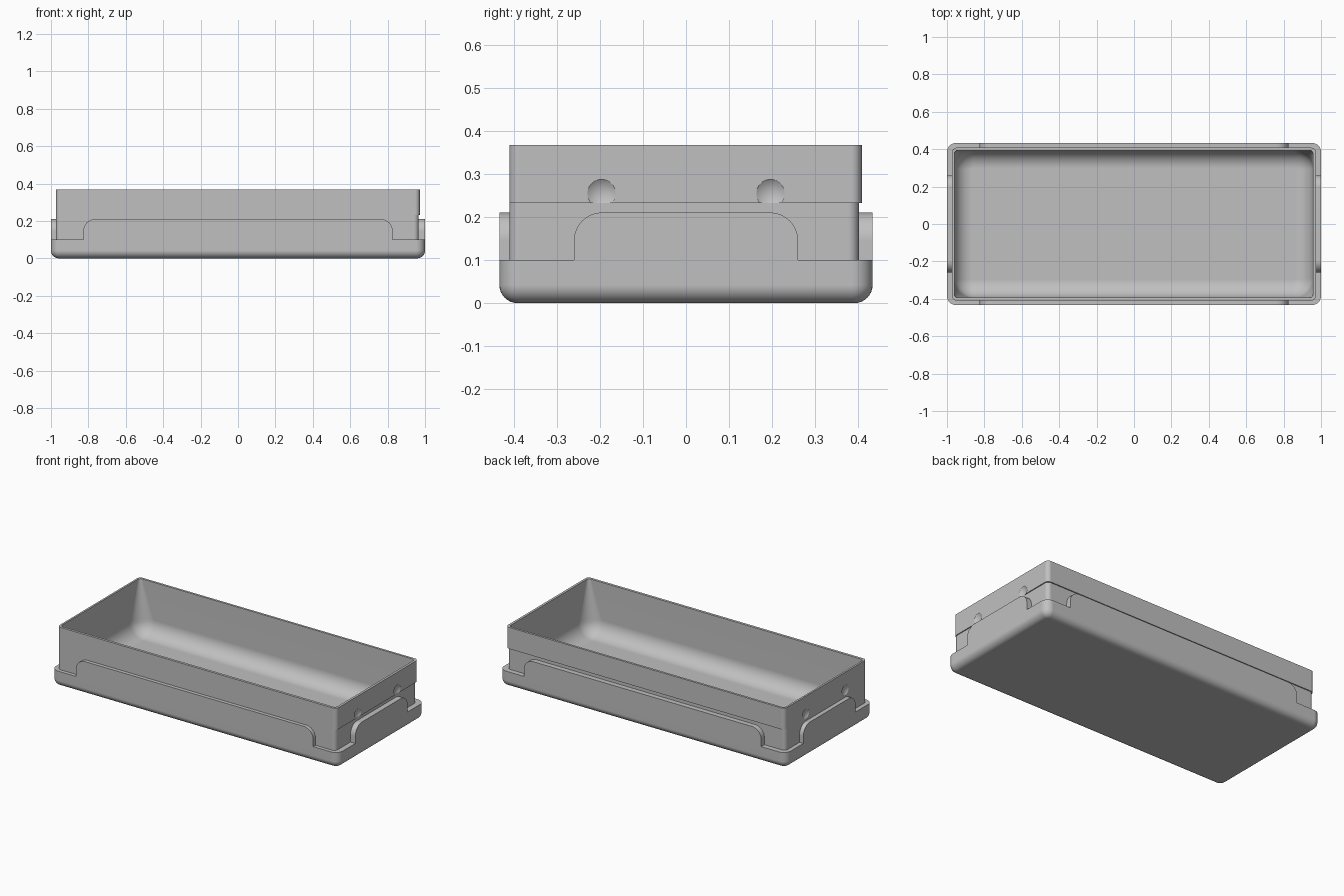
import bpy, bmesh
from math import sin, cos, pi
from mathutils import Vector

cube = bpy.data.objects.get("Cube")
if cube:
    bpy.data.objects.remove(cube)

grey = bpy.data.materials.new("plain grey")
grey.use_nodes = True
grey.diffuse_color = (0.53, 0.53, 0.53, 1)
grey.node_tree.nodes["Principled BSDF"].inputs["Base Color"].default_value = grey.diffuse_color

STEPS = 8
LEDGE, TAB_TOP, LIP, TOP = 0.1, 0.21, 0.232, 0.367


def make_object(name, bm):
    bmesh.ops.recalc_face_normals(bm, faces=bm.faces)
    mesh = bpy.data.meshes.new(name)
    bm.to_mesh(mesh)
    bm.free()
    mesh.materials.append(grey)
    obj = bpy.data.objects.new(name, mesh)
    bpy.context.collection.objects.link(obj)
    return obj


def select_only(obj):
    bpy.ops.object.select_all(action='DESELECT')
    obj.select_set(True)
    bpy.context.view_layer.objects.active = obj


def rounded_ring(bounds, inset, radius, z):
    """Rounded rectangle with the same point count at every height."""
    x0, x1, y0, y1 = bounds
    x0, x1, y0, y1 = x0 + inset, x1 - inset, y0 + inset, y1 - inset
    centres = [(x1 - radius, y1 - radius), (x0 + radius, y1 - radius),
               (x0 + radius, y0 + radius), (x1 - radius, y0 + radius)]
    ring = []
    for quarter, (cx, cy) in enumerate(centres):
        for i in range(STEPS + 1):
            a = (quarter + i / STEPS) * pi / 2
            ring.append((cx + radius * cos(a), cy + radius * sin(a), z))
    return ring


def loft(rings):
    bm = bmesh.new()
    loops = [[bm.verts.new(p) for p in ring] for ring in rings]
    n = len(loops[0])
    for low, high in zip(loops, loops[1:]):
        for i in range(n):
            j = (i + 1) % n
            bm.faces.new((low[i], low[j], high[j], high[i]))
    bm.faces.new(loops[0])
    bm.faces.new(loops[-1])
    return bm


# Tray: rounded base, ledge, walls with an overhang on two sides, hollow inside
base = (-1, 1, -0.433, 0.433)
lower_wall = (-0.973, 0.966, -0.41, 0.401)
upper_wall = (-0.973, 0.972, -0.41, 0.408)
cavity = (-0.961, 0.957, -0.394, 0.394)
rings = []
edge = 0.042
for i in range(STEPS + 1):
    a = i / STEPS * pi / 2
    inset = edge * (1 - sin(a))
    rings.append(rounded_ring(base, inset, 0.048 - inset, edge * (1 - cos(a))))
rings += [rounded_ring(base, 0, 0.048, LEDGE),
          rounded_ring(lower_wall, 0, 0.025, LEDGE),
          rounded_ring(lower_wall, 0, 0.025, LIP),
          rounded_ring(upper_wall, 0, 0.025, LIP),
          rounded_ring(upper_wall, 0, 0.025, TOP),
          rounded_ring(cavity, 0, 0.018, TOP)]
floor, bend = 0.035, 0.095
for i in range(STEPS + 1):
    a = i / STEPS * pi / 2
    inset = bend * (1 - cos(a))
    rings.append(rounded_ring(cavity, inset, 0.1 - inset, floor + bend * (1 - sin(a))))
tray = make_object("tray", loft(rings))

# Shallow round dimples in both ends
depth, radius = 0.011, 0.033
ball = (radius ** 2 + depth ** 2) / (2 * depth)
for wall_x, side in ((upper_wall[1], 1), (upper_wall[0], -1)):
    for y in (-0.196, 0.196):
        bm = bmesh.new()
        bmesh.ops.create_uvsphere(bm, u_segments=48, v_segments=32, radius=ball)
        bmesh.ops.translate(bm, verts=bm.verts,
                            vec=(wall_x + side * (ball - depth), y, 0.254))
        cutter = make_object("dimple_cutter", bm)
        cutter.hide_render = True
        cut = tray.modifiers.new("dimple", 'BOOLEAN')
        cut.operation = 'DIFFERENCE'
        cut.solver = 'EXACT'
        cut.object = cutter
        select_only(tray)
        bpy.ops.object.modifier_apply(modifier=cut.name)
        bpy.data.objects.remove(cutter)


# Raised tabs: an upright plate with two rounded top corners on each side
def tab(name, half, corner, near, far, to_world):
    outline = [(half, LEDGE)]
    for i in range(STEPS * 2 + 1):
        a = i / (STEPS * 2) * pi / 2
        outline.append((half - corner + corner * cos(a),
                        TAB_TOP - corner + corner * sin(a)))
    outline += [(-u, z) for u, z in reversed(outline)]
    bm = bmesh.new()
    face = bm.faces.new([bm.verts.new(to_world(u, near, z)) for u, z in outline])
    extruded = bmesh.ops.extrude_face_region(bm, geom=[face])
    moved = [v for v in extruded["geom"] if isinstance(v, bmesh.types.BMVert)]
    shift = Vector(to_world(0, far, 0)) - Vector(to_world(0, near, 0))
    bmesh.ops.translate(bm, verts=moved, vec=shift)
    return make_object(name, bm)


def along_x(u, d, z):
    return (u, d, z)


def along_y(u, d, z):
    return (d, u, z)


parts = [tray,
         tab("front_tab", 0.827, 0.065, -0.405, base[2], along_x),
         tab("back_tab", 0.827, 0.065, 0.398, base[3], along_x),
         tab("left_tab", 0.26, 0.065, 0.962, base[1], along_y),
         tab("right_tab", 0.26, 0.065, -0.968, base[0], along_y)]

for part in parts:
    select_only(part)
    bpy.ops.object.shade_smooth_by_angle(angle=pi / 6)
    weighted = part.modifiers.new("weighted normals", 'WEIGHTED_NORMAL')
    weighted.keep_sharp = True
